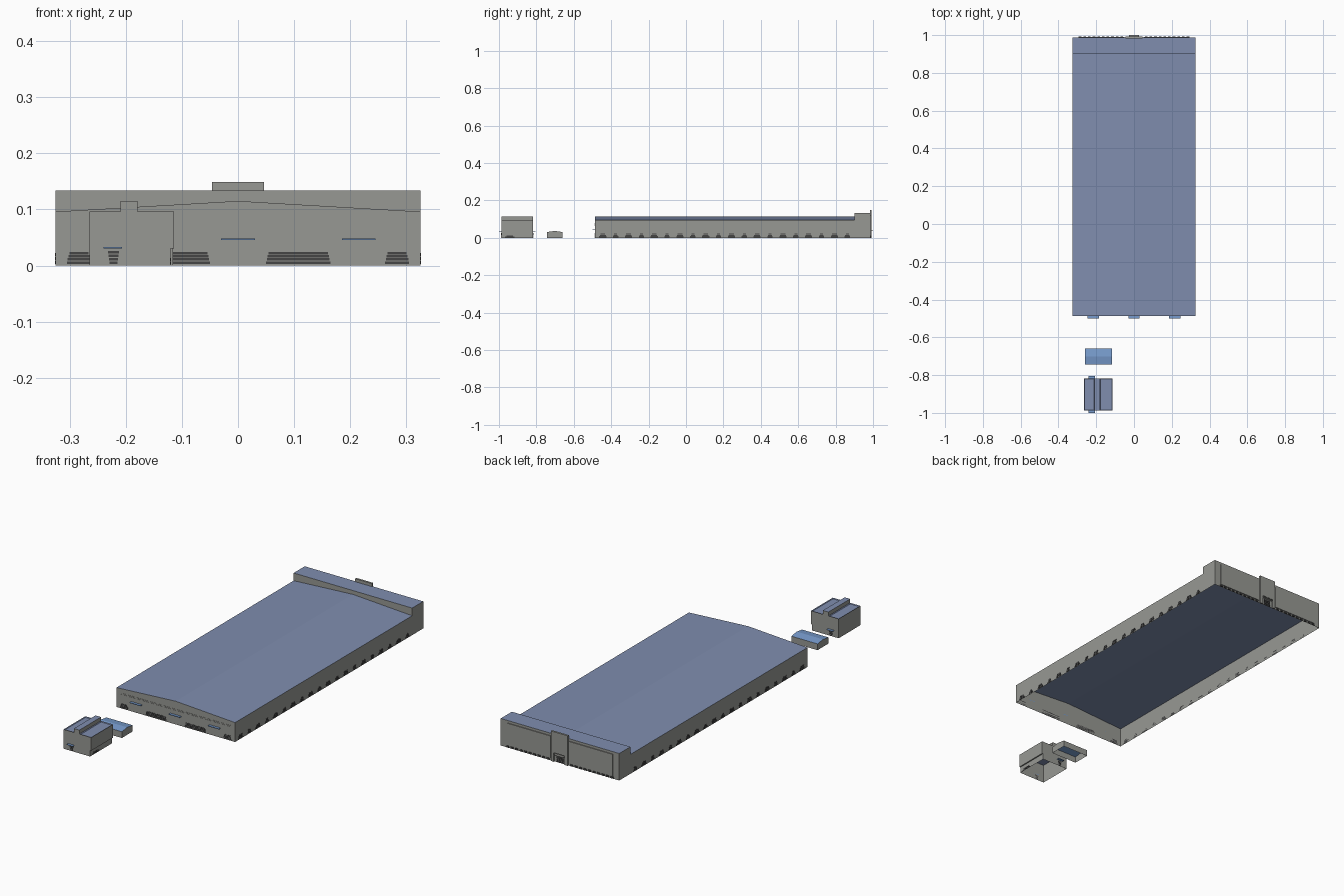
import bpy, bmesh

if "Cube" in bpy.data.objects:
    bpy.data.objects.remove(bpy.data.objects["Cube"])


def mat(name, rgb):
    m = bpy.data.materials.new(name)
    m.diffuse_color = (*rgb, 1)
    m.use_nodes = True
    m.node_tree.nodes["Principled BSDF"].inputs["Base Color"].default_value = m.diffuse_color
    return m


WALL = mat("wall_grey", (0.31, 0.315, 0.295))
ROOF = mat("roof_blue_grey", (0.215, 0.27, 0.43))
BLUE = mat("bright_blue", (0.185, 0.33, 0.61))
DARK = mat("dark_openings", (0.06, 0.06, 0.06))


def finish(name, bm, mats):
    # upward faces take the second material
    bm.normal_update()
    if len(mats) > 1:
        for f in bm.faces:
            f.material_index = 1 if f.normal.z > 0.5 else 0
    me = bpy.data.meshes.new(name)
    bm.to_mesh(me)
    bm.free()
    for m in mats:
        me.materials.append(m)
    ob = bpy.data.objects.new(name, me)
    bpy.context.collection.objects.link(ob)
    return ob


def prism(prof, a, b, back=True, along_x=False):
    # open-bottomed shell: profile runs left bottom -> over the top -> right bottom
    bm = bmesh.new()

    def P(u, v, d):
        return bm.verts.new((-d, u, v) if along_x else (u, d, v))
    f = [P(u, v, a) for u, v in prof]
    k = [P(u, v, b) for u, v in prof]
    bm.faces.new(f[::-1])
    if back:
        bm.faces.new(k)
    for i in range(len(prof) - 1):
        bm.faces.new((f[i], f[i + 1], k[i + 1], k[i]))
    return bm


def add_box(bm, x0, x1, y0, y1, z0, z1):
    r = bmesh.ops.create_cube(bm, size=1)
    for v in r["verts"]:
        v.co = ((x0 + x1) / 2 + v.co.x * (x1 - x0),
                (y0 + y1) / 2 + v.co.y * (y1 - y0),
                (z0 + z1) / 2 + v.co.z * (z1 - z0))


def boxes(name, dims, mats):
    bm = bmesh.new()
    for d in dims:
        add_box(bm, *d)
    return finish(name, bm, mats)


W, F, M, B = 0.325, -0.487, 0.90, 0.987
EAVE, RIDGE, TOP = 0.096, 0.115, 0.134

# Main hall with shallow gable roof
finish("main_hall", prism([(-W, 0), (-W, EAVE), (0, RIDGE), (W, EAVE), (W, 0)], F, M, back=False),
       [WALL, ROOF])

# Taller rear block; its front face only exists above the hall roof
bm = prism([(-W, 0), (-W, TOP), (W, TOP), (W, 0)], M, B)
bm.faces.ensure_lookup_table()
bmesh.ops.delete(bm, geom=[bm.faces[0]], context='FACES_ONLY')
bm.faces.new([bm.verts.new((x, M, z)) for x, z in
              [(-W, EAVE), (0, RIDGE), (W, EAVE), (W, TOP), (-W, TOP)]])
finish("rear_block", bm, [WALL, ROOF])

# Rear cladding panels and entrance portal
boxes("rear_panels", [(-0.29, -0.05, B, B + 0.004, 0.012, 0.122),
                      (0.05, 0.29, B, B + 0.004, 0.012, 0.122)], [WALL])
boxes("rear_portal", [(-0.046, 0.046, B - 0.004, B + 0.006, 0.045, 0.149),
                      (-0.046, -0.03, B, B + 0.006, 0, 0.045),
                      (0.03, 0.046, B, B + 0.006, 0, 0.045)], [WALL])
boxes("rear_canopy", [(-0.026, 0.026, B, 1.0, 0.036, 0.039)], [WALL])

# Front canopies
boxes("front_canopies", [(x - 0.03, x + 0.03, -0.5, F, 0.0455, 0.0485)
                         for x in (-0.215, 0, 0.215)], [BLUE])

# Fine ribs across the front wall
boxes("front_ribs", [(-0.3, 0.3, F - 0.001, F, z, z + 0.003) for z in (0.067, 0.073)], [WALL])

# Stepped openings in rows along the base of the front wall
rows = []
for x0, x1 in ((-0.305, -0.262), (-0.165, -0.05), (0.05, 0.165), (0.262, 0.305)):
    for i in range(4):
        s = 0.0015 * i
        rows.append((x0 + s, x1 - s, F - 0.001, F, 0.003 + 0.0056 * i, 0.0075 + 0.0056 * i))
boxes("front_openings", rows, [DARK])

# Side openings, wide and narrow in turn, on both long walls
rows = []
for n in range(20):
    y = -0.445 + n * 0.0688
    w = 0.019 if n % 2 == 0 else 0.014
    for i in range(3):
        h = w - 0.003 * i
        for s in (-1, 1):
            x = sorted((s * W, s * (W + 0.001)))
            rows.append((*x, y - h, y + h, 0.003 + 0.0068 * i, 0.009 + 0.0068 * i))
boxes("side_openings", rows, [DARK])

# Rear low openings and door
rows = [(s * (0.065 + 0.0245 * i) - 0.007, s * (0.065 + 0.0245 * i) + 0.007,
         B, B + 0.0045, 0.002, 0.01) for i in range(10) for s in (-1, 1)]
rows += [(-0.018, 0.018, B, B + 0.002, 0.002 + 0.008 * i, 0.008 + 0.008 * i) for i in range(4)]
boxes("rear_openings", rows, [DARK])

# Annex with raised roof monitor and an undercut right wall
bm = prism([(-0.265, 0), (-0.265, 0.096), (-0.209, 0.096), (-0.209, 0.115), (-0.179, 0.115),
            (-0.179, 0.096), (-0.114, 0.096), (-0.114, 0.03), (-0.12, 0.03), (-0.12, 0)],
           -0.987, -0.817)
bm.normal_update()
low = [f for f in bm.faces if f.normal.z > 0.9 and f.calc_center_median().z < 0.1]
bmesh.ops.inset_individual(bm, faces=low, thickness=0.004, depth=0)
for f in low:
    for v in f.verts:
        v.co.z -= 0.004
finish("annex", bm, [WALL, ROOF])

# Annex canopies and doors at both ends, and a side opening
boxes("annex_canopies", [(-0.24, -0.207, -1.0, -0.987, 0.0305, 0.033),
                         (-0.24, -0.207, -0.817, -0.804, 0.0305, 0.033)], [BLUE])
rows = []
for i in range(4):
    h = 0.007 + 0.001 * i
    for y in (-0.988, -0.817):
        rows.append((-0.222 - h, -0.222 + h, y, y + 0.001, 0.003 + 0.006 * i, 0.0075 + 0.006 * i))
for i in range(2):
    h = 0.026 - 0.008 * i
    rows.append((-0.12, -0.119, -0.942 - h, -0.942 + h, 0.002 + 0.006 * i, 0.007 + 0.006 * i))
boxes("annex_openings", rows, [DARK])

# Small shed with its ridge running across
finish("small_shed", prism([(-0.744, 0), (-0.744, 0.031), (-0.702, 0.037), (-0.659, 0.031),
                            (-0.659, 0)], 0.116, 0.26, along_x=True), [WALL, BLUE])
